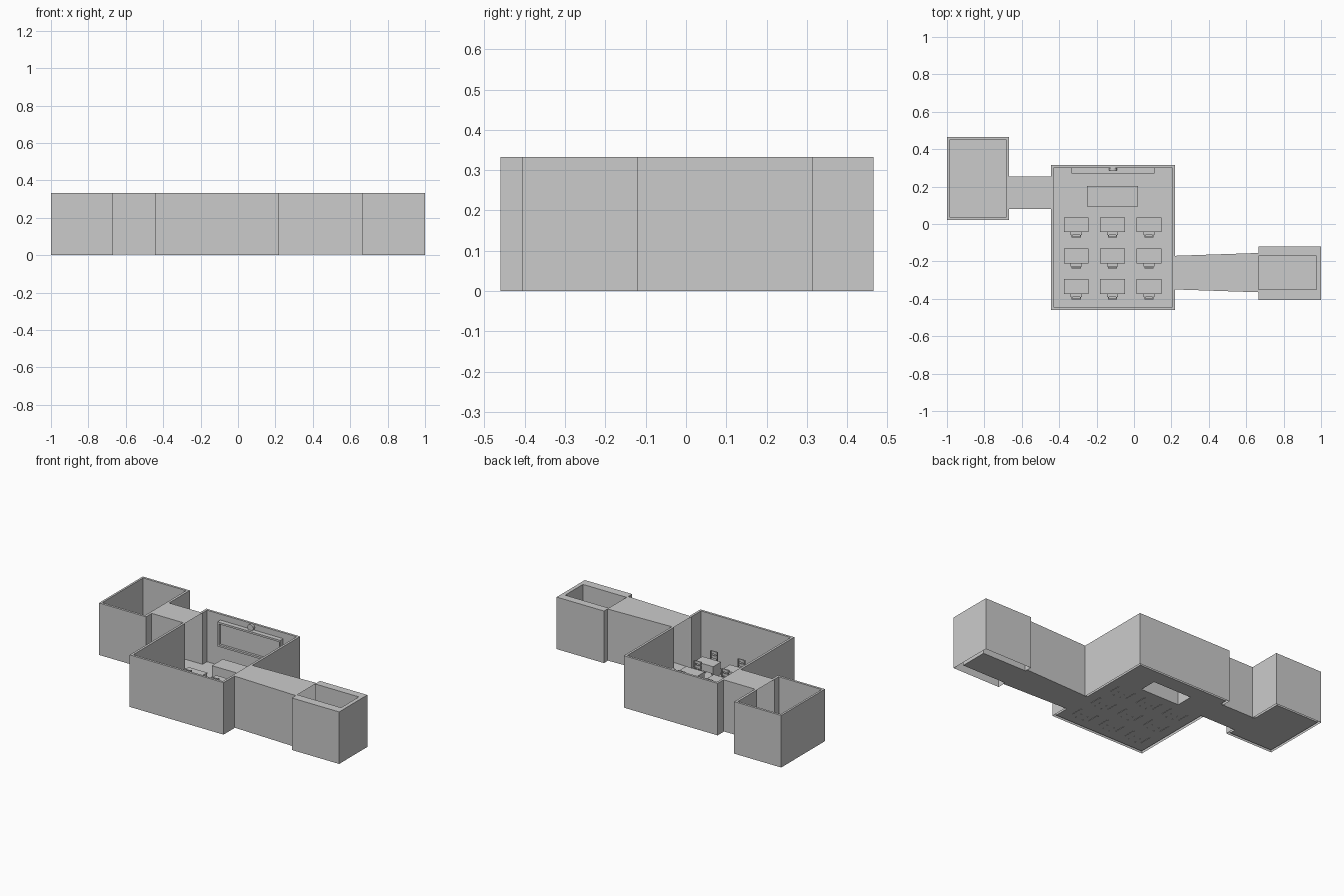
import bpy, bmesh, math
from mathutils import Matrix, Vector

if "Cube" in bpy.data.objects:
    bpy.data.objects.remove(bpy.data.objects["Cube"])

H = 0.333      # wall height
FZ = 0.003     # floor level


def make(name, bm):
    bmesh.ops.remove_doubles(bm, verts=bm.verts, dist=1e-5)
    me = bpy.data.meshes.new(name)
    bm.to_mesh(me)
    bm.free()
    ob = bpy.data.objects.new(name, me)
    bpy.context.collection.objects.link(ob)
    return ob


def quad(bm, *pts):
    bm.faces.new([bm.verts.new(p) for p in pts])


def box(bm, x0, x1, y0, y1, z0, z1):
    m = Matrix.Translation(((x0 + x1) / 2, (y0 + y1) / 2, (z0 + z1) / 2)) \
        @ Matrix.Diagonal((x1 - x0, y1 - y0, z1 - z0, 1))
    return bmesh.ops.create_cube(bm, size=1, matrix=m)["verts"]


def rect(x0, x1, y0, y1):
    return [(x0, y0), (x1, y0), (x1, y1), (x0, y1)]


def flat(name, polys, z):
    bm = bmesh.new()
    for p in polys:
        quad(bm, *[(x, y, z) for x, y in p])
    return make(name, bm)


def shell(name, outer, inner):
    """Hollow wall: outer skin, top rim and inner skin along a counter-clockwise path."""
    bm = bmesh.new()
    for a, b, c, d in zip(outer, outer[1:], inner, inner[1:]):
        quad(bm, (*a, 0), (*b, 0), (*b, H), (*a, H))
        if (Vector(c) - Vector(d)).length > 1e-4:
            quad(bm, (*d, FZ), (*c, FZ), (*c, H), (*d, H))
            quad(bm, (*a, H), (*b, H), (*d, H), (*c, H))
        else:
            bm.faces.new([bm.verts.new((*p, H)) for p in (a, b, c)])
    return make(name, bm)


def corridor(name, near, far):
    """Two side walls and a roof; near and far are lists of plan points from left to right."""
    bm = bmesh.new()
    for pts, flip in ((near, False), (far, True)):
        for a, b in zip(pts, pts[1:]):
            q = [(*a, FZ), (*b, FZ), (*b, H), (*a, H)]
            quad(bm, *(q[::-1] if flip else q))
    for a, b, c, d in zip(near, near[1:], far, far[1:]):
        quad(bm, (*a, H), (*b, H), (*d, H), (*c, H))
    return make(name, bm)


# Classroom walls, split by the two corridor mouths
shell("classroom_back_walls",
      [(.22, -.17), (.22, .315), (-.445, .315), (-.445, .255)],
      [(.205, -.17), (.205, .30), (-.43, .30), (-.43, .255)])
shell("classroom_front_walls",
      [(-.445, .08), (-.445, -.46), (.22, -.46), (.22, -.35)],
      [(-.43, .08), (-.43, -.445), (.205, -.445), (.205, -.35)])

# End rooms
shell("left_room_walls",
      [(-.667, .255), (-.667, .465), (-1, .465), (-1, .022), (-.667, .022), (-.667, .08)],
      [(-.683, .255), (-.683, .45), (-.987, .45), (-.987, .037), (-.683, .037), (-.683, .08)])
shell("right_room_walls",
      [(.665, -.365), (.665, -.405), (1, -.405), (1, -.12), (.665, -.12), (.665, -.155)],
      [(.666, -.35), (.666, -.35), (.975, -.35), (.975, -.17), (.666, -.17), (.666, -.17)])

# Roofed corridors
corridor("left_corridor",
         [(-.683, .08), (-.43, .08)], [(-.683, .255), (-.43, .255)])
corridor("right_corridor",
         [(.205, -.35), (.22, -.35), (.665, -.365), (.666, -.35)],
         [(.205, -.17), (.22, -.17), (.665, -.155), (.666, -.17)])

# Floor, left open beneath the hollow teacher desk
PX0, PX1, PY0, PY1 = -.25, .022, .093, .203
flat("floor", [
    rect(-.43, .205, -.445, PY0), rect(-.43, .205, PY1, .30),
    rect(-.43, PX0, PY0, PY1), rect(PX1, .205, PY0, PY1),
    rect(-.683, -.43, .08, .255), rect(-.987, -.683, .037, .45),
    [(.205, -.35), (.22, -.35), (.22, -.17), (.205, -.17)],
    [(.22, -.35), (.665, -.365), (.665, -.155), (.22, -.17)],
    rect(.665, .975, -.35, -.17)], FZ)

# Teacher desk: hollow box without a bottom
bm = bmesh.new()
box(bm, PX0, PX1, PY0, PY1, FZ, .105)
bm.normal_update()
bmesh.ops.delete(bm, geom=[f for f in bm.faces if f.normal.z < -.5], context='FACES')
make("teacher_desk", bm)

# Board: recessed panel inside a deep frame
bm = bmesh.new()
box(bm, -.325, .10, .285, .30, .15, .285)
box(bm, -.335, .11, .27, .30, .283, .295)
box(bm, -.335, .11, .27, .30, .138, .15)
for x in (-.335, .10):
    box(bm, x, x + .01, .27, .30, .15, .283)
make("wall_board", bm)

# Wall clock
bm = bmesh.new()
bmesh.ops.create_cone(bm, cap_ends=True, segments=24, radius1=.021, radius2=.021, depth=.015,
                      matrix=Matrix.Translation((-.112, .2925, .311)) @ Matrix.Rotation(math.pi / 2, 4, 'X'))
make("wall_clock", bm)

# Student desk, origin at the centre of its top outline
bm = bmesh.new()
box(bm, -.066, .066, -.04, .04, .077, .084)
for s in (-1, 1):
    box(bm, s * .06 - .004, s * .06 + .004, -.038, .038, 0.001, .077)
box(bm, -.056, .056, .03, .036, .035, .077)
box(bm, -.056, .056, -.034, .03, .055, .059)
desk = make("student_desk", bm)

# Chair tucked under the desk
bm = bmesh.new()
box(bm, -.03, .03, -.056, -.005, .046, .052)
for s in (-1, 1):
    for y in (-.055, -.012):
        box(bm, s * .024 - .003, s * .024 + .003, y, y + .006, 0.001, .046)
    box(bm, s * .022 - .003, s * .022 + .003, -.066, -.056, .046, .125)
for z in (.08, .107):
    box(bm, -.025, .025, -.069, -.062, z, z + .018)
chair = make("chair", bm)

# Three by three seating grid
for i, x in enumerate((-.309, -.115, .080)):
    for j, y in enumerate((-.335, -.170, -.004)):
        for src in (desk, chair):
            ob = src
            if i or j:
                ob = src.copy()
                bpy.context.collection.objects.link(ob)
            ob.location = (x, y, 0)
